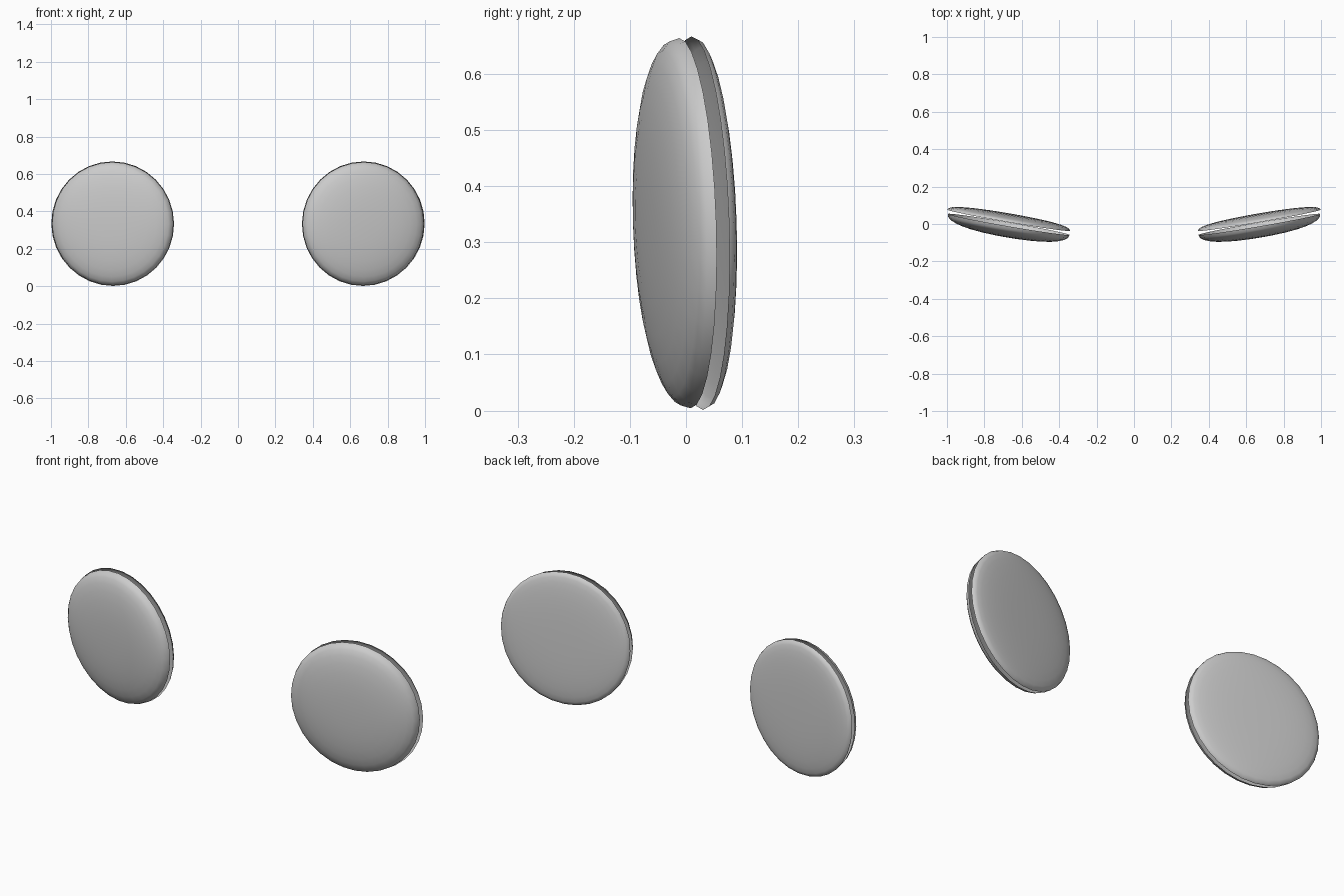
import bpy, bmesh
from math import radians, cos, sin, pi
from mathutils import Matrix

if "Cube" in bpy.data.objects:
    bpy.data.objects.remove(bpy.data.objects["Cube"])

SEGMENTS = 32


def shell(name, side, centre_y, radius, depth, power):
    """Hollow rounded cap: axis along local y, open rim on local y = 0."""
    # Rounded cross-section from the rim to the middle
    profile = []
    for i in range(9):
        a = i / 8 * pi / 2
        profile.append((radius * cos(a) ** power, depth * sin(a) ** power))
    bm = bmesh.new()
    rings = []
    for r, y in profile[:-1]:
        rings.append([bm.verts.new((r * cos(2 * pi * k / SEGMENTS), y,
                                    r * sin(2 * pi * k / SEGMENTS)))
                      for k in range(SEGMENTS)])
    tip = bm.verts.new((0, depth, 0))
    for k in range(SEGMENTS):
        n = (k + 1) % SEGMENTS
        for a, b in zip(rings, rings[1:]):
            bm.faces.new((a[k], a[n], b[n], b[k]))
        bm.faces.new((rings[-1][k], rings[-1][n], tip))
    # Lean forward, toe outward, move into place
    bm.transform(Matrix.Translation((side * 0.670, centre_y, 0.334))
                 @ Matrix.Rotation(side * radians(9.8), 4, 'Z')
                 @ Matrix.Rotation(radians(1.8), 4, 'X'))
    bmesh.ops.recalc_face_normals(bm, faces=bm.faces)
    me = bpy.data.meshes.new(name)
    bm.to_mesh(me)
    bm.free()
    ob = bpy.data.objects.new(name, me)
    bpy.context.collection.objects.link(ob)
    bpy.ops.object.select_all(action='DESELECT')
    ob.select_set(True)
    bpy.context.view_layer.objects.active = ob
    bpy.ops.object.shade_smooth_by_angle(angle=radians(60))


# Each pad has a deep front shell and a shallow back shell with a thin gap
for side, label in ((-1, "left"), (1, "right")):
    shell(label + "_front_shell", side, -0.002, 0.330, -0.069, 0.85)
    shell(label + "_back_shell", side, 0.020, 0.333, 0.034, 0.78)
